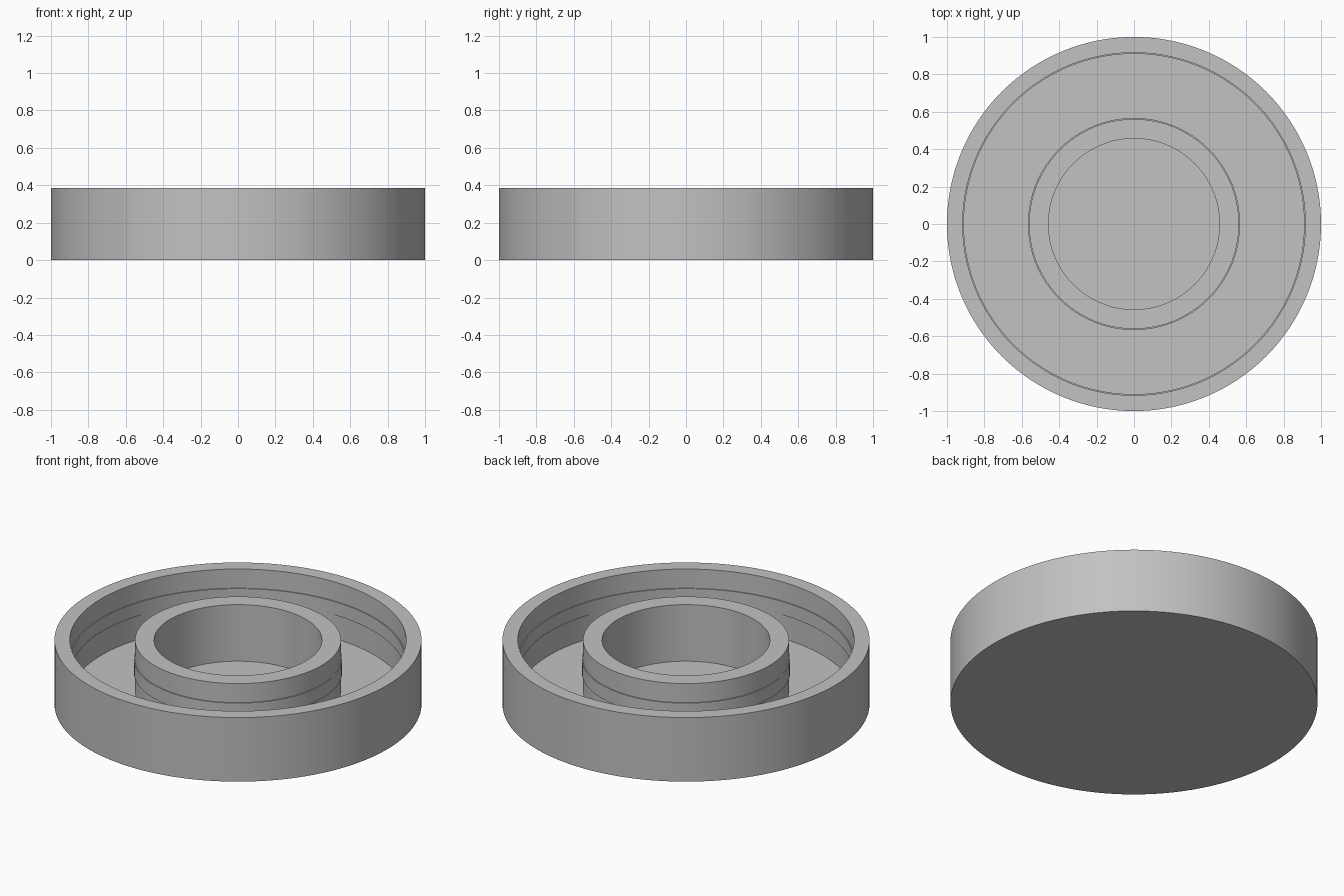
import bpy, bmesh, math

cube = bpy.data.objects.get("Cube")
if cube:
    bpy.data.objects.remove(cube, do_unlink=True)

SEGMENTS = 128
HEIGHT, FLOOR = 0.385, 0.045
BEAD_TOP, BEAD_LOW, BEAD = 0.27, 0.19, 0.006
RIM_OUT, RIM_IN = 1.0, 0.916
RING_OUT, RING_IN = 0.561, 0.457

grey = bpy.data.materials.new("plain grey")
grey.use_nodes = True
colour = (0.54, 0.54, 0.54, 1)
grey.diffuse_color = colour
grey.node_tree.nodes["Principled BSDF"].inputs["Base Color"].default_value = colour


def beaded_wall(radius, bulge):
    """Wall profile from top to floor with a shallow square bead."""
    return [(radius, HEIGHT), (radius, BEAD_TOP), (radius + bulge, BEAD_TOP),
            (radius + bulge, BEAD_LOW), (radius, BEAD_LOW), (radius, FLOOR)]


def lathe(name, profile):
    """Spin a profile that starts and ends on the z axis."""
    bm = bmesh.new()
    verts = [bm.verts.new((r, 0, z)) for r, z in profile]
    edges = [bm.edges.new(pair) for pair in zip(verts, verts[1:])]
    bmesh.ops.spin(bm, geom=verts + edges, cent=(0, 0, 0), axis=(0, 0, 1),
                   angle=math.tau, steps=SEGMENTS, use_duplicate=False)
    bmesh.ops.remove_doubles(bm, verts=bm.verts, dist=0.0001)
    bmesh.ops.recalc_face_normals(bm, faces=bm.faces)
    mesh = bpy.data.meshes.new(name)
    bm.to_mesh(mesh)
    bm.free()
    mesh.materials.append(grey)
    obj = bpy.data.objects.new(name, mesh)
    bpy.context.collection.objects.link(obj)
    bpy.ops.object.select_all(action='DESELECT')
    obj.select_set(True)
    bpy.context.view_layer.objects.active = obj
    bpy.ops.object.shade_smooth_by_angle(angle=math.radians(30))
    return obj


# Base, outer rim, channel, inner ring and central well in one section
section = [(0, 0), (RIM_OUT, 0), (RIM_OUT, HEIGHT)]
section += beaded_wall(RIM_IN, -BEAD)
section += reversed(beaded_wall(RING_OUT, BEAD))
section += [(RING_IN, HEIGHT), (RING_IN, FLOOR), (0, FLOOR)]
lathe("round_dish_with_inner_ring", section)
